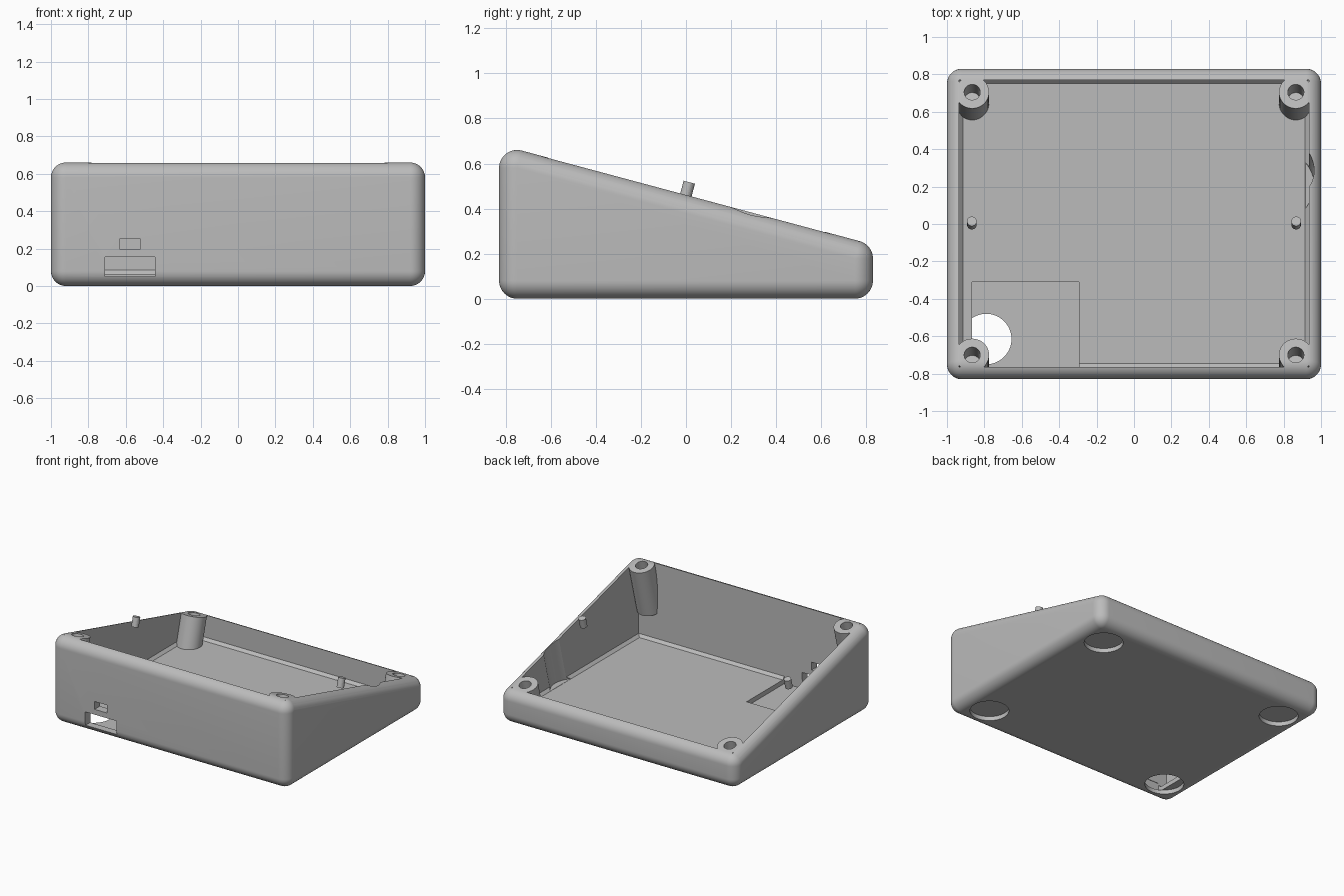
import bpy, bmesh, math
from mathutils import Matrix, Vector

if "Cube" in bpy.data.objects:
    bpy.data.objects.remove(bpy.data.objects["Cube"])

TILT = math.radians(15)
HX, HY, R = 1.0, 0.83, 0.08          # half width, half depth, edge radius
FLOOR = 0.065


def rim_z(y):
    return 0.462 - math.tan(TILT) * y


grey = bpy.data.materials.new("light_grey_plastic")
grey.use_nodes = True
grey.diffuse_color = (0.5, 0.5, 0.5, 1)
grey.node_tree.nodes["Principled BSDF"].inputs["Base Color"].default_value = (0.5, 0.5, 0.5, 1)


def make(name, bm):
    bmesh.ops.recalc_face_normals(bm, faces=bm.faces)
    mesh = bpy.data.meshes.new(name)
    bm.to_mesh(mesh)
    bm.free()
    mesh.materials.append(grey)
    obj = bpy.data.objects.new(name, mesh)
    bpy.context.collection.objects.link(obj)
    return obj


def select(obj):
    bpy.ops.object.select_all(action='DESELECT')
    obj.select_set(True)
    bpy.context.view_layer.objects.active = obj


def cut(obj, tool):
    tool.hide_render = True
    mod = obj.modifiers.new("cut", 'BOOLEAN')
    mod.operation, mod.solver, mod.object = 'DIFFERENCE', 'EXACT', tool
    select(obj)
    bpy.ops.object.modifier_apply(modifier=mod.name)
    bpy.data.objects.remove(tool)


def box(name, x0, x1, y0, y1, z0, z1, chamfer=0):
    bm = bmesh.new()
    size = Vector((x1 - x0, y1 - y0, z1 - z0))
    mid = Vector((x0 + x1, y0 + y1, z0 + z1)) / 2
    bmesh.ops.create_cube(bm, size=1, matrix=Matrix.Translation(mid) @ Matrix.Diagonal(size).to_4x4())
    if chamfer:
        low = [e for e in bm.edges if all(v.co.z < mid.z for v in e.verts)]
        bmesh.ops.bevel(bm, geom=low, offset=chamfer, segments=1, affect='EDGES')
    return make(name, bm)


def cylinder(name, x, y, z, radius, down, up, tilt=-TILT, sides=48):
    """Cylinder reaching down and up along its axis from a point."""
    bm = bmesh.new()
    place = (Matrix.Translation((x, y, z)) @ Matrix.Rotation(tilt, 4, 'X')
             @ Matrix.Translation((0, 0, (up - down) / 2)))
    bmesh.ops.create_cone(bm, cap_ends=True, segments=sides, radius1=radius,
                          radius2=radius, depth=up + down, matrix=place)
    return make(name, bm)


# Rounded wedge: hull around a ball in each corner
bm = bmesh.new()
for sx in (-1, 1):
    for sy in (-1, 1):
        y = sy * (HY - R)
        for z in (R, rim_z(y) - R / math.cos(TILT)):
            bmesh.ops.create_uvsphere(bm, u_segments=48, v_segments=24, radius=R,
                                      matrix=Matrix.Translation((sx * (HX - R), y, z)))
bmesh.ops.delete(bm, geom=list(bm.faces), context='FACES_ONLY')
bmesh.ops.delete(bm, geom=list(bm.edges), context='EDGES_FACES') if bm.edges else None
bmesh.ops.convex_hull(bm, input=list(bm.verts))
bmesh.ops.delete(bm, geom=[v for v in bm.verts if not v.link_faces], context='VERTS')
bmesh.ops.dissolve_limit(bm, angle_limit=math.radians(0.5), verts=bm.verts, edges=bm.edges)
case = make("case", bm)

# Cavity, leaving tilted screw bosses standing in the corners
cavity = box("cavity", -0.935, 0.935, -0.765, 0.77, FLOOR, 1.0, chamfer=0.02)
corners = [(sx * 0.865, y) for sx in (-1, 1) for y in (-0.7, 0.705)]
for x, y in corners:
    cut(cavity, cylinder("boss", x, y, rim_z(y), 0.09, 0.38, 0.6))
cut(case, cavity)

# Screw holes
for x, y in corners:
    cut(case, cylinder("screw_hole", x, y, rim_z(y), 0.043, 0.17, 0.2))

# Round relief in the left wall
relief = cylinder("wall_relief", 0.788, 0.29, rim_z(0.29), 0.175, 0.6, 0.3)
trim = box("trim", 0, 2, -1, 1, -1, FLOOR + 0.001)
cut(relief, trim)
cut(case, relief)

# Floor pocket and the two port openings in the front wall
cut(case, box("floor_pocket", -0.865, -0.295, -0.768, -0.31, 0.03, 0.1))
cut(case, box("large_port", -0.71, -0.445, -0.9, -0.7, 0.05, 0.155))
cut(case, box("small_port", -0.63, -0.525, -0.9, -0.7, 0.195, 0.255))

# Foot recesses underneath
for sx in (-1, 1):
    for sy in (-1, 1):
        cut(case, cylinder("foot_recess", sx * 0.79, sy * 0.615, 0, 0.135, 0.1, 0.032, tilt=0, sides=64))

# Locating pins beside the rim
pins = [cylinder(side + "_pin", x, 0, rim_z(0), 0.026, 0.015, 0.057, sides=24)
        for side, x in (("right", -0.867), ("left", 0.867))]

for obj in [case] + pins:
    select(obj)
    bpy.ops.object.shade_smooth_by_angle(angle=math.radians(14))
